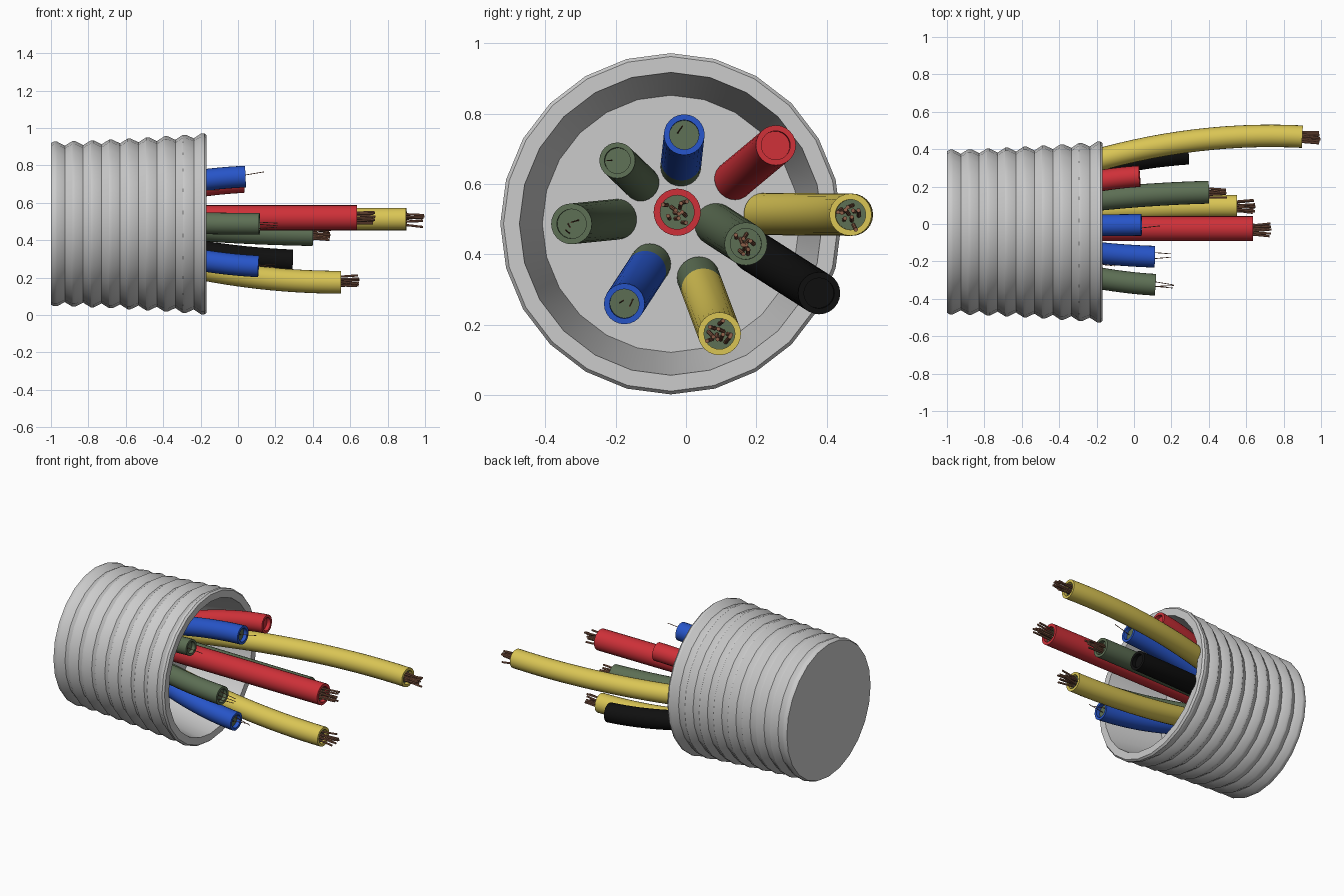
import bpy, bmesh, math, random
from mathutils import Vector

if "Cube" in bpy.data.objects:
    bpy.data.objects.remove(bpy.data.objects["Cube"])

random.seed(4)


def material(name, rgb):
    m = bpy.data.materials.new(name)
    m.diffuse_color = (*rgb, 1)
    m.use_nodes = True
    m.node_tree.nodes["Principled BSDF"].inputs["Base Color"].default_value = m.diffuse_color
    return m


RED = material("red", (0.62, 0.03, 0.04))
BLUE = material("blue", (0.02, 0.09, 0.58))
YELLOW = material("yellow", (0.70, 0.56, 0.09))
GREEN = material("green", (0.11, 0.16, 0.09))
BLACK = material("black", (0.005, 0.005, 0.005))
COPPER = material("copper", (0.28, 0.12, 0.07))
X = Vector((1, 0, 0))


def loft(bm, rings, sides, mats=None):
    """Skin rings given as (centre, direction, radius) and cap both ends."""
    loops = []
    for c, d, r in rings:
        u = Vector((0, 0, 1)).cross(d).normalized()
        v = d.cross(u).normalized()
        loops.append([bm.verts.new(c + r * (math.cos(a) * u + math.sin(a) * v))
                      for a in (2 * math.pi * i / sides for i in range(sides))])
    for k, (a, b) in enumerate(zip(loops, loops[1:])):
        for i in range(sides):
            j = (i + 1) % sides
            f = bm.faces.new((a[i], a[j], b[j], b[i]))
            f.material_index = mats[k] if mats else 0
    bm.faces.new(loops[0][::-1]).material_index = mats[0] if mats else 0
    bm.faces.new(loops[-1]).material_index = mats[-1] if mats else 0


def finish(name, bm, materials=()):
    bmesh.ops.recalc_face_normals(bm, faces=bm.faces)
    me = bpy.data.meshes.new(name)
    bm.to_mesh(me)
    bm.free()
    for m in materials:
        me.materials.append(m)
    ob = bpy.data.objects.new(name, me)
    bpy.context.collection.objects.link(ob)
    bpy.ops.object.select_all(action='DESELECT')
    ob.select_set(True)
    bpy.context.view_layer.objects.active = ob
    bpy.ops.object.shade_smooth_by_angle(angle=math.radians(30))
    return ob


# corrugated conduit: ridged outside, flared mouth, tapered bore, closed back
FLOOR_X = -0.55


def ridge(x):
    return 0.44 + 0.045 * ((x + 1) / 0.82) ** 1.5


profile = [(-1.0, 0.432)]
for i in range(9):
    x = -0.976 + 0.0985 * i
    profile += [(x - 0.008, ridge(x)), (x + 0.008, ridge(x))]
    if i < 8:
        profile.append((x + 0.05, ridge(x + 0.05) - 0.023))
profile += [(-0.168, 0.475), (-0.168, 0.43), (FLOOR_X, 0.365)]
bm = bmesh.new()
loft(bm, [(Vector((x, -0.043, 0.487)), X, r) for x, r in profile], 24)
finish("conduit", bm)


# wires: bent sleeve with a recessed end, plus bare strands
def wire(name, colour, base, end, radius, bend=1.7, strands=0, strand_r=0.006,
         green_base=False, core=GREEN):
    def point(t):
        s = bend * t - (bend - 1) * t * t
        return Vector((FLOOR_X - 0.01 + (end[0] - FLOOR_X + 0.01) * t,
                       base[0] + (end[1] - base[0]) * s,
                       base[1] + (end[2] - base[1]) * s))

    def heading(t):
        return (point(t + 0.01) - point(t - 0.01)).normalized()

    n = 18
    rings = [(point(k / n), heading(k / n), radius) for k in range(n + 1)]
    mats = [1 if green_base and k < 2 else 0 for k in range(n)]
    tip, d = point(1), heading(1)
    bore = radius * 0.72
    rings += [(tip, d, bore), (tip - d * 0.025, d, bore),
              (tip - d * 0.025, d, bore * 0.95)]
    mats += [0, 0, 1]
    bm = bmesh.new()
    loft(bm, rings, 24, mats)
    finish(name, bm, (colour, core))

    if strands:
        bm = bmesh.new()
        side = d.cross(Vector((0, 0, 1))).normalized()
        up = side.cross(d)
        for i in range(strands):
            a = 2.4 * i + random.uniform(-0.3, 0.3)
            r = bore * 0.75 * math.sqrt((i + 0.4) / strands)
            off = (side * math.cos(a) + up * math.sin(a)) * r
            skew = (side * random.uniform(-1, 1) + up * random.uniform(-1, 1)) * 0.016
            p0 = tip + off - d * 0.03
            p1 = tip + off + skew + d * random.uniform(0.085, 0.1)
            q = (p1 - p0).normalized()
            loft(bm, [(p0, q, strand_r), (p1, q, strand_r)], 8)
        finish(name + "_strands", bm, (COPPER,))


wire("red_wire_centre", RED, (-0.025, 0.52), (0.635, -0.025, 0.52), 0.067, strands=9)
wire("red_wire_upper", RED, (0.135, 0.61), (0.03, 0.255, 0.71), 0.057, core=RED)
wire("yellow_wire_side", YELLOW, (0.22, 0.515), (0.90, 0.467, 0.513), 0.06,
     bend=2.3, strands=9)
wire("yellow_wire_lower", YELLOW, (0.035, 0.335), (0.55, 0.095, 0.175), 0.061,
     bend=2.0, strands=9, green_base=True)
wire("black_wire", BLACK, (0.19, 0.41), (0.29, 0.378, 0.29), 0.06, core=BLACK)
wire("green_wire_centre", GREEN, (0.085, 0.485), (0.40, 0.17, 0.43), 0.061, strands=9)
wire("green_wire_side", GREEN, (-0.195, 0.50), (0.115, -0.325, 0.487), 0.058,
     strands=3, strand_r=0.002)
wire("green_wire_upper", GREEN, (-0.125, 0.60), (-0.20, -0.195, 0.667), 0.051,
     strands=1, strand_r=0.002)
wire("blue_wire_upper", BLUE, (-0.015, 0.65), (0.04, -0.005, 0.74), 0.058,
     strands=1, strand_r=0.002, green_base=True)
wire("blue_wire_lower", BLUE, (-0.10, 0.375), (0.11, -0.175, 0.26), 0.058,
     strands=2, strand_r=0.002, green_base=True)
